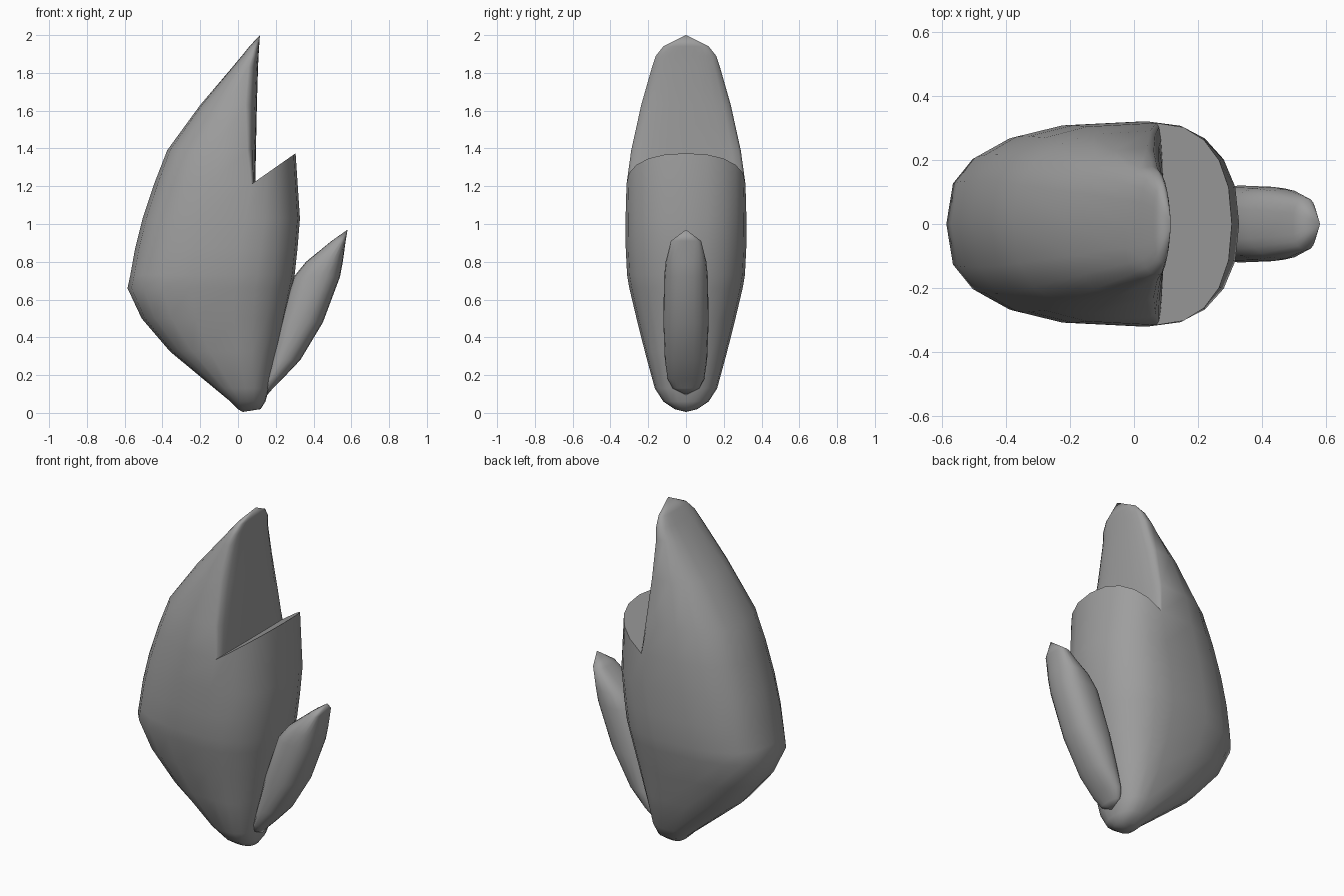
import bpy, bmesh, math

SEG = 20
grey = bpy.data.materials.new("dark_grey")
grey.diffuse_color = (0.34, 0.34, 0.34, 1)


def loft(name, rings):
    """Skin rounded rings: (z, x_left, x_right, x_widest, half_width, slope)."""
    bm = bmesh.new()
    loops = []
    for z, xl, xr, xc, w, slope in rings:
        loop = []
        for i in range(SEG):
            a = 2 * math.pi * i / SEG
            c, s = round(math.cos(a), 6), round(math.sin(a), 6)
            p = 0.87 if c > 0 else 0.74
            cx = math.copysign(abs(c) ** p, c)
            x = xc + cx * ((xr - xc) if c > 0 else (xc - xl))
            y = w * math.copysign(abs(s) ** p, s)
            loop.append(bm.verts.new((x, y, z + slope * max(0, x - xc))))
        loops.append(loop)
    for a, b in zip(loops, loops[1:]):
        for i in range(SEG):
            j = (i + 1) % SEG
            bm.faces.new((a[i], a[j], b[j], b[i]))
    bmesh.ops.remove_doubles(bm, verts=bm.verts, dist=0.0005)
    bmesh.ops.recalc_face_normals(bm, faces=bm.faces)
    me = bpy.data.meshes.new(name)
    bm.to_mesh(me)
    bm.free()
    me.materials.append(grey)
    ob = bpy.data.objects.new(name, me)
    bpy.context.collection.objects.link(ob)
    bpy.ops.object.select_all(action='DESELECT')
    ob.select_set(True)
    bpy.context.view_layer.objects.active = ob
    bpy.ops.object.shade_smooth_by_angle(angle=math.radians(60))
    return ob


# Large flame: body, slanted shoulder, notch, then the tall tip
loft("main_flame", [
    (0.005, 0.025, 0.025, 0.025, 0.00, 0),
    (0.02, 0.00, 0.12, 0.05, 0.06, 0),
    (0.06, -0.04, 0.145, 0.05, 0.12, 0),
    (0.13, -0.125, 0.165, 0.04, 0.165, 0),
    (0.325, -0.36, 0.21, 0.00, 0.218, 0),
    (0.50, -0.51, 0.25, -0.02, 0.262, 0),
    (0.66, -0.585, 0.285, -0.02, 0.30, 0),
    (0.73, -0.57, 0.30, -0.01, 0.312, 0),
    (0.87, -0.545, 0.315, 0.01, 0.319, 0),
    (1.03, -0.505, 0.328, 0.04, 0.32, 0),
    (1.21, -0.445, 0.305, 0.07, 0.315, 0.70),
    (1.21, -0.445, 0.092, 0.07, 0.315, 0.70),
    (1.39, -0.375, 0.095, 0.05, 0.29, 0),
    (1.63, -0.20, 0.10, 0.04, 0.237, 0),
    (1.83, -0.03, 0.106, 0.055, 0.18, 0),
    (1.89, 0.02, 0.109, 0.075, 0.16, 0),
    (1.94, 0.06, 0.112, 0.09, 0.12, 0),
    (2.00, 0.116, 0.116, 0.116, 0.00, 0),
])

# Small flame leaning out of the right side
loft("side_flame", [
    (0.095, 0.155, 0.155, 0.155, 0.00, 0),
    (0.13, 0.14, 0.185, 0.16, 0.07, 0),
    (0.18, 0.15, 0.235, 0.18, 0.097, 0),
    (0.28, 0.17, 0.33, 0.24, 0.112, 0),
    (0.48, 0.22, 0.45, 0.33, 0.12, 0),
    (0.72, 0.295, 0.54, 0.43, 0.116, 0),
    (0.80, 0.36, 0.555, 0.47, 0.108, 0),
    (0.91, 0.495, 0.57, 0.54, 0.08, 0),
    (0.97, 0.58, 0.58, 0.58, 0.00, 0),
])
